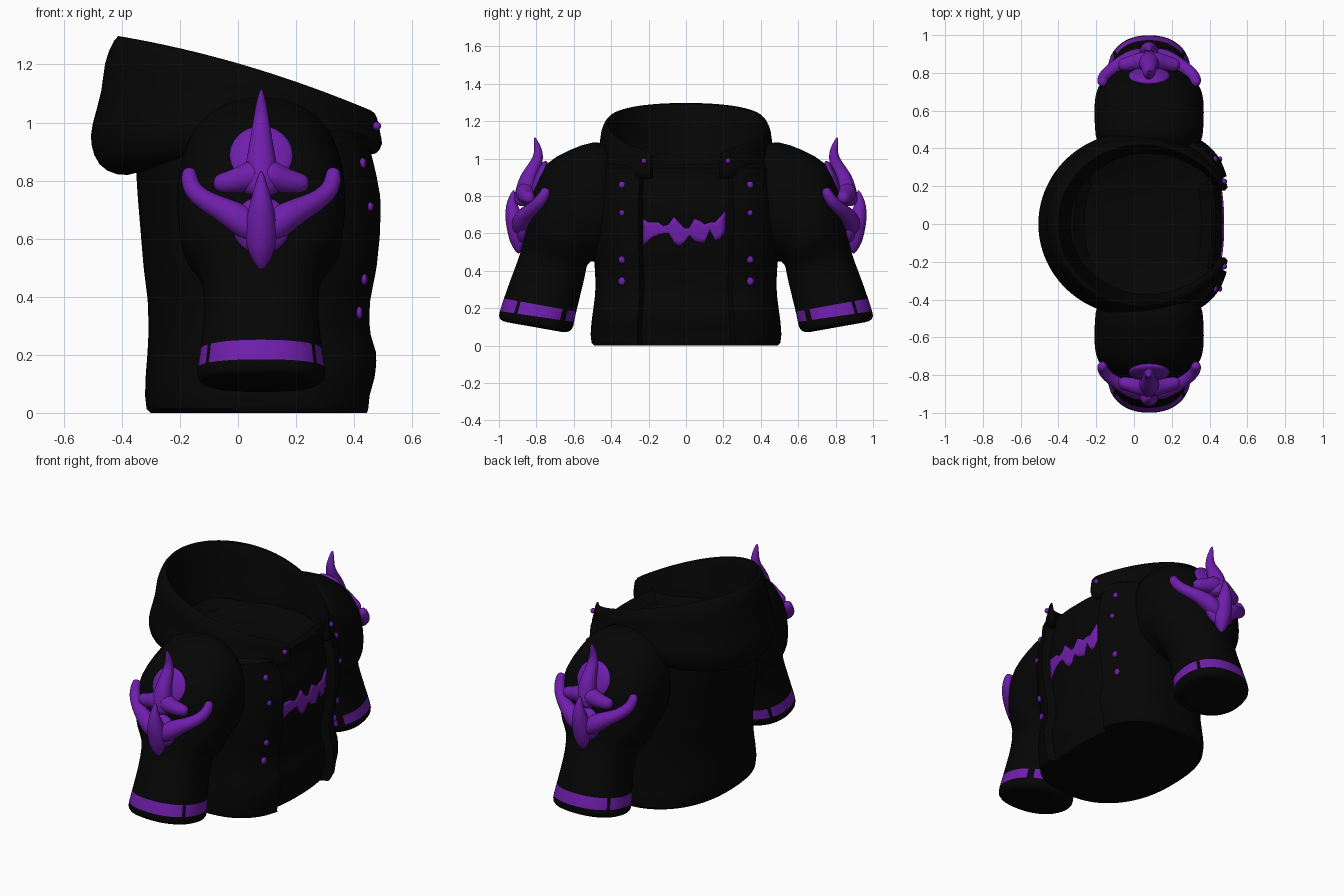
import bpy, bmesh, math
from mathutils import Vector

if "Cube" in bpy.data.objects:
    bpy.data.objects.remove(bpy.data.objects["Cube"])

def material(name, rgb):
    m = bpy.data.materials.new(name)
    m.diffuse_color = (*rgb, 1)
    m.use_nodes = True
    m.node_tree.nodes["Principled BSDF"].inputs["Base Color"].default_value = m.diffuse_color
    return m

BLACK = material("black_cloth", (0.0016, 0.0016, 0.0016))
PURPLE = material("purple_trim", (0.16, 0.013, 0.41))

def finish(name, bm, mats, subdiv=0, angle=50):
    bmesh.ops.recalc_face_normals(bm, faces=bm.faces)
    me = bpy.data.meshes.new(name)
    bm.to_mesh(me)
    bm.free()
    ob = bpy.data.objects.new(name, me)
    bpy.context.collection.objects.link(ob)
    for m in mats:
        me.materials.append(m)
    if subdiv:
        mod = ob.modifiers.new("round", 'SUBSURF')
        mod.levels = mod.render_levels = subdiv
    bpy.ops.object.select_all(action='DESELECT')
    ob.select_set(True)
    bpy.context.view_layer.objects.active = ob
    bpy.ops.object.shade_smooth_by_angle(angle=math.radians(angle))
    return ob

def loft(rings, mat_rule=None):
    """Skin closed rings of points and cap both ends."""
    bm = bmesh.new()
    vs = [[bm.verts.new(p) for p in r] for r in rings]
    n = len(vs[0])
    for i in range(len(vs) - 1):
        for j in range(n):
            k = (j + 1) % n
            f = bm.faces.new((vs[i][j], vs[i][k], vs[i + 1][k], vs[i + 1][j]))
            if mat_rule:
                f.material_index = mat_rule(i, j)
    bm.faces.new(vs[0])
    bm.faces.new(vs[-1])
    return bm

def spow(v, e):
    return math.copysign(abs(v) ** e, v)

# ---- torso: z, back x, front x, half width
TORSO = [(0, -.30, .42, .49), (.015, -.315, .425, .505), (.06, -.32, .43, .51), (.13, -.318, .45, .505),
         (.2, -.312, .455, .495), (.28, -.308, .43, .485), (.38, -.31, .43, .485), (.5, -.325, .455, .495),
         (.62, -.335, .468, .495), (.74, -.345, .47, .495), (.82, -.35, .455, .495), (.9, -.35, .435, .485),
         (.95, -.34, .435, .475)]
LAPEL = 0.245

def torso_at(z):
    for a, b in zip(TORSO, TORSO[1:]):
        if a[0] <= z <= b[0]:
            t = (z - a[0]) / (b[0] - a[0])
            return [p + (q - p) * t for p, q in zip(a, b)]
    return TORSO[-1]

def torso_ring(z, scale=1.0):
    _, xb, xf, hy = torso_at(z)
    cx, hx = (xb + xf) / 2, (xf - xb) / 2
    pts = []
    for k in range(120):
        a = 2 * math.pi * k / 120
        e = 0.64 if math.cos(a) > 0 else 0.95
        x, y = hx * spow(math.cos(a), e), hy * spow(math.sin(a), 0.85)
        if x > 0 and abs(y) > LAPEL:            # raised open jacket fronts
            x += 0.05 * min(1, x / hx * 1.2)
        pts.append(Vector((cx + x * scale, y * scale, z)))
    return pts

def front_x(y, z):
    r = [p for p in torso_ring(z) if p.x > 0.1]
    r.sort(key=lambda p: p.y)
    for a, b in zip(r, r[1:]):
        if a.y <= y <= b.y:
            return a.x + (b.x - a.x) * (y - a.y) / max(b.y - a.y, 1e-6)
    return r[0].x

zs = [0, .015] + [.03 + .03 * i for i in range(31)] + [.95]
rings = [torso_ring(z) for z in zs]
rings.append([p + Vector((0, 0, .02)) for p in torso_ring(.95, .94)])
rings.append([p + Vector((0, 0, -.03)) for p in torso_ring(.95, .8)])
finish("jacket_body", loft(rings), [BLACK], angle=40)

# ---- hood: profile swept round the neck, open at the front
PROFILE = [(-.10, -.44), (-.06, -.25), (-.035, -.08), (-.02, .003), (.005, -.01), (.045, -.10), (.045, -.19),
           (.088, -.32), (.09, -.38), (.065, -.455), (0, -.49), (-.08, -.485)]
hood = []
for k in range(49):
    a = math.radians(-156 + 312 * k / 48)
    back = (1 + math.cos(a)) / 2
    s = 0.27 + 0.73 * back
    x = .03 - (.45 if math.cos(a) > 0 else .495) * math.cos(a)
    y = .43 * math.sin(a)
    u = (x - .035) / .455
    z = 1.168 - .137 * u + .03 * (1 - u * u)
    out = Vector((-math.cos(a), math.sin(a), 0))
    hood.append([Vector((x, y, z)) + out * r * s + Vector((0, 0, h * s)) for r, h in PROFILE])
finish("hood", loft(hood), [BLACK], subdiv=1, angle=60)

# ---- sleeves: outer (y, z), inner (y, z), half depth in x
SLEEVE = [((.36, 1.09), (.38, .5), .27), ((.50, 1.095), (.45, .46), .285), ((.62, 1.05), (.48, .45), .29),
          ((.765, .975), (.50, .45), .29), ((.815, .86), (.51, .45), .285), ((.845, .72), (.52, .44), .275),
          ((.865, .61), (.53, .43), .25), ((.87, .55), (.535, .40), .205), ((.90, .45), (.55, .33), .195),
          ((.94, .35), (.57, .25), .20), ((.976, .246), (.587, .18), .21), ((.998, .178), (.599, .122), .22),
          ((1.002, .15), (.605, .09), .222), ((.985, .13), (.635, .065), .20), ((.93, .12), (.69, .08), .14)]
SEG = 60
BAND = 10                             # ring index of the cuff stripe
GAPS = {9, 21, 22, 50, 39}            # small breaks in the stripe

def tube(name, pts, side):
    """Tapered purple limb through (x, y, z, radius) points."""
    rings = []
    P = [Vector((p[0], p[1] * side, p[2])) for p in pts]
    for i, p in enumerate(P):
        d = (P[min(i + 1, len(P) - 1)] - P[max(i - 1, 0)]).normalized()
        u = d.cross(Vector((0.3, 1, 0.1))).normalized()
        v = d.cross(u)
        rings.append([p + (u * math.cos(t) + v * math.sin(t)) * pts[i][3]
                      for t in [math.pi * 2 * j / 10 for j in range(10)]])
    return finish(name, loft(rings), [PURPLE], subdiv=2, angle=80)

def blob(name, loc, scale, rx=0, seg=24):
    bm = bmesh.new()
    bmesh.ops.create_uvsphere(bm, u_segments=seg, v_segments=seg // 2, radius=1)
    ob = finish(name, bm, [PURPLE], angle=80)
    ob.location, ob.scale, ob.rotation_euler = loc, scale, (rx, 0, 0)
    return ob

for side, tag in ((1, "left"), (-1, "right")):
    rings = []
    for o, i, hx in SLEEVE:
        c = Vector((.08, (o[0] + i[0]) / 2 * side, (o[1] + i[1]) / 2))
        h = Vector((0, (o[0] - i[0]) / 2 * side, (o[1] - i[1]) / 2))
        rings.append([c + h * spow(math.cos(t), .9) + Vector((hx * spow(math.sin(t), .9), 0, 0))
                      for t in [math.pi * 2 * j / SEG for j in range(SEG)]])
    bm = loft(rings, lambda i, j: int(i == BAND and j not in GAPS))
    finish("sleeve_" + tag, bm, [BLACK, PURPLE], subdiv=1, angle=60)

    # flame ornament on the upper sleeve
    tube("flame_spike_" + tag, [(.08, .85, .74, .08), (.08, .855, .82, .065), (.08, .845, .90, .048),
         (.08, .80, .97, .036), (.08, .785, 1.03, .026), (.08, .80, 1.08, .016), (.08, .81, 1.115, .004)], side)
    tube("flame_keel_" + tag, [(.08, .895, .49, .008), (.08, .895, .55, .05), (.08, .90, .63, .062),
         (.08, .925, .70, .048), (.08, .935, .77, .028), (.08, .92, .835, .005)], side)
    blob("flame_disc_" + tag, (.08, .785 * side, .885), (.11, .03, .11), .35 * side)
    blob("flame_base_" + tag, (.08, .87 * side, .645), (.10, .045, .10), .1 * side)
    for m in (1, -1):
        X = lambda d: .08 + m * d
        tube("flame_horn_" + tag, [(X(0), .885, .60, .04), (X(.06), .88, .66, .062), (X(.13), .86, .70, .045),
             (X(.19), .825, .728, .037), (X(.237), .785, .765, .035), (X(.25), .755, .81, .031),
             (X(.246), .745, .845, .022)], side)
        tube("flame_wing_" + tag, [(X(0), .86, .83, .06), (X(.05), .86, .81, .052), (X(.10), .85, .795, .043),
             (X(.145), .84, .79, .036), (X(.165), .84, .79, .018)], side)

    # studs down the jacket front and on the hood tip
    y0 = .342 * side
    for z, r in ((.86, .019), (.71, .016), (.46, .02), (.345, .022)):
        blob("stud", (front_x(y0, z), y0, z), (.013, r, r), seg=12)
    blob("hood_stud", (.478, .225 * side, .988), (.015, .015, .015), seg=12)

# ---- abstract jagged streak across the chest, as a thin plate
LOW = [.53, .56, .58, .59, .60, .60, .55, .53, .55, .59, .56, .55, .55, .62, .56, .57, .61]
TOP = [.68, .66, .66, .66, .64, .65, .69, .66, .63, .63, .68, .67, .65, .66, .66, .69, .72]
bm = bmesh.new()
prev = None
for k in range(len(LOW)):
    y = -.23 + .44 * k / (len(LOW) - 1)
    col = []
    for t in range(5):
        z = LOW[k] + (TOP[k] - LOW[k]) * t / 4
        col.append(bm.verts.new((front_x(y, z) + .005, y, z)))
    if prev:
        for t in range(4):
            bm.faces.new((prev[t], col[t], col[t + 1], prev[t + 1]))
    prev = col
streak = finish("chest_streak", bm, [PURPLE])
mod = streak.modifiers.new("thickness", 'SOLIDIFY')
mod.thickness, mod.offset = .008, 0
